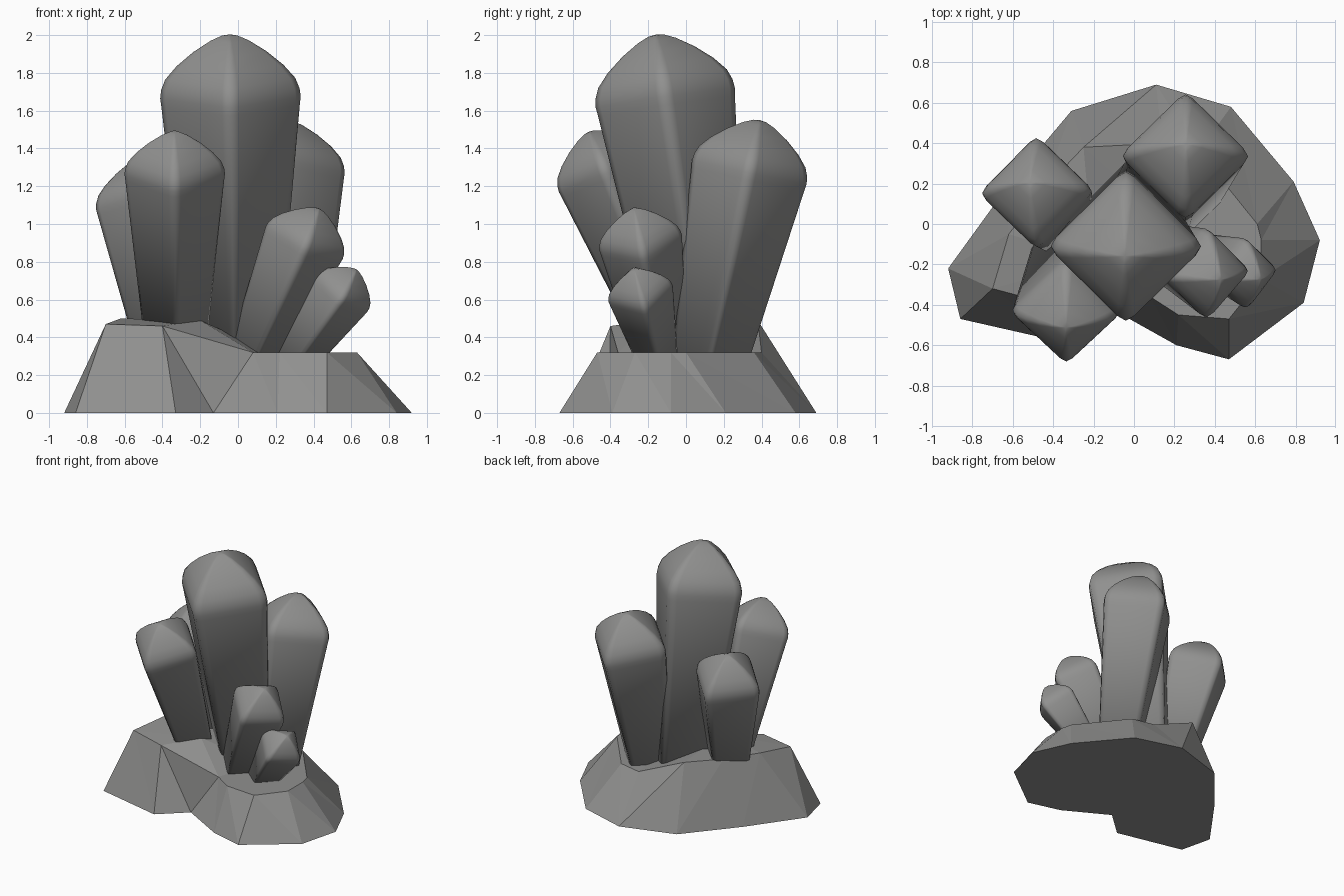
import bpy, bmesh, math
from mathutils import Vector

if "Cube" in bpy.data.objects:
    bpy.data.objects.remove(bpy.data.objects["Cube"])

grey = bpy.data.materials.new("stone grey")
grey.diffuse_color = (0.28, 0.28, 0.275, 1)
grey.use_nodes = True
grey.node_tree.nodes["Principled BSDF"].inputs["Base Color"].default_value = grey.diffuse_color


def finish(bm, name, smooth):
    bmesh.ops.recalc_face_normals(bm, faces=bm.faces)
    for f in bm.faces:
        f.smooth = smooth
    me = bpy.data.meshes.new(name)
    bm.to_mesh(me)
    bm.free()
    me.materials.append(grey)
    ob = bpy.data.objects.new(name, me)
    bpy.context.collection.objects.link(ob)
    return ob


# Faceted rock base: ground outline, matching upper rim, high left and low right plateau
ground = [(-.92, -.22), (-.86, -.47), (-.33, -.59), (-.13, -.41), (.21, -.60),
          (.47, -.67), (.84, -.39), (.92, -.08), (.79, .21), (.48, .58),
          (.11, .69), (-.31, .56), (-.63, .18)]
rim = [(-.62, -.05, .50), (-.70, -.32, .47), (-.40, -.40, .46), (.08, -.36, .32),
       (.22, -.45, .32), (.47, -.47, .32), (.63, -.27, .32), (.63, -.08, .32),
       (.61, .00, .32), (.32, .36, .32), (.14, .40, .32), (-.25, .38, .49), (-.45, .17, .49)]
bm = bmesh.new()
low = [bm.verts.new((x, y, 0)) for x, y in ground]
top = [bm.verts.new(p) for p in rim]
high_hub = bm.verts.new((-.20, -.18, .49))
low_hub = bm.verts.new((.18, 0, .32))
bm.faces.new(low)
n = len(low)
for i in range(n):
    j = (i + 1) % n
    if 1 <= i <= 9:
        bm.faces.new((low[i], low[j], top[i]))
        bm.faces.new((low[j], top[j], top[i]))
    else:
        bm.faces.new((low[i], low[j], top[j]))
        bm.faces.new((low[i], top[j], top[i]))
    bm.faces.new((top[i], top[j], low_hub if 3 <= i <= 10 else high_hub))
bm.faces.new((top[3], low_hub, high_hub))
bm.faces.new((top[11], high_hub, low_hub))
finish(bm, "rock_base", False)

# Diamond cross-section with rounded corners
section = []
for k in range(4):
    a = k * math.pi / 2
    for r, s in ((.93, -.12), (1, 0), (.93, .12)):
        section.append((r * math.cos(a) - s * math.sin(a), r * math.sin(a) + s * math.cos(a)))
# Rounded pyramid cap: height and width, both relative to the shoulder radius
cap = [(-.12, .985), (0, 1), (.12, .985), (.27, .925), (.46, .76), (.66, .52), (.82, .27), (.89, .11)]


def crystal(name, base, shoulder, radius, ratio=.6):
    base, shoulder = Vector(base), Vector(shoulder)
    axis = (shoulder - base).normalized()
    u = (Vector((1, 0, 0)) - axis * axis.x).normalized()
    v = axis.cross(u)
    bm = bmesh.new()
    stations = [(base - axis * .08, ratio * radius)]
    stations += [(shoulder + axis * h * radius, w * radius) for h, w in cap]
    rings = [[bm.verts.new(c + u * x * r + v * y * r) for x, y in section] for c, r in stations]
    m = len(section)
    for a, b in zip(rings, rings[1:]):
        for i in range(m):
            j = (i + 1) % m
            bm.faces.new((a[i], a[j], b[j], b[i]))
    bm.faces.new(rings[0])
    tip = bm.verts.new(shoulder + axis * .905 * radius)
    for i in range(m):
        bm.faces.new((rings[-1][i], rings[-1][(i + 1) % m], tip))
    finish(bm, name, True)


crystal("crystal_main", (-.02, .09, .3), (-.04, -.11, 1.67), .372)
crystal("crystal_front_left", (-.33, -.09, .4), (-.335, -.425, 1.265), .266)
crystal("crystal_left", (-.38, .01, .4), (-.48, .155, 1.11), .273)
crystal("crystal_back_right", (.24, .13, .3), (.255, .335, 1.275), .31, .62)
crystal("crystal_right_small", (.10, -.13, .33), (.35, -.24, .90), .222)
crystal("crystal_right_smallest", (.33, -.16, .32), (.54, -.24, .63), .175)
